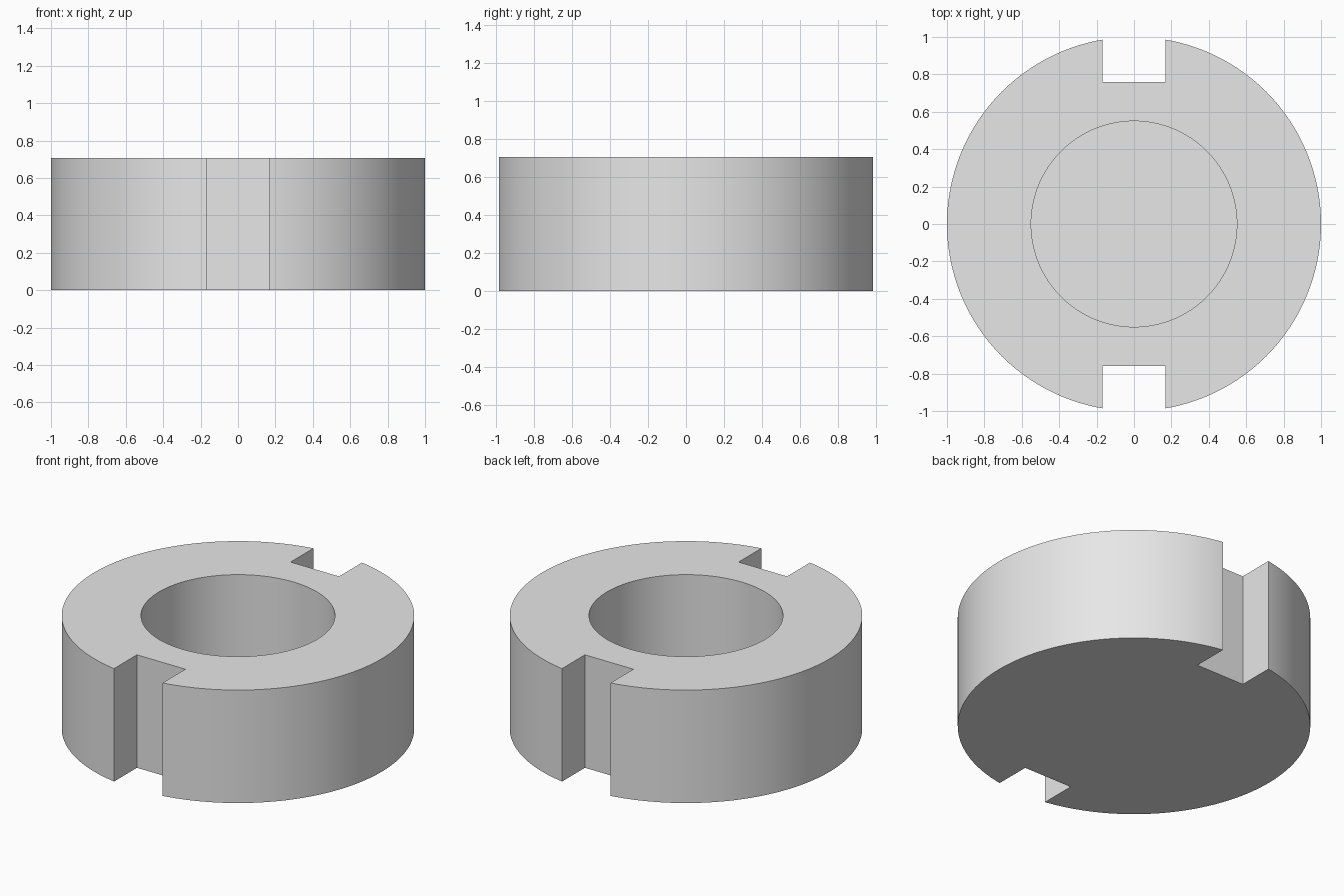
import bpy

if "Cube" in bpy.data.objects:
    bpy.data.objects.remove(bpy.data.objects["Cube"])

HEIGHT = 0.707
RADIUS = 1.0
BORE_RADIUS = 0.55
FLOOR = 0.10          # thickness left under the blind bore
SLOT_WIDTH = 0.336
SLOT_BOTTOM = 0.76    # distance of the slot's flat back from the axis

grey = bpy.data.materials.new("plain_grey")
grey.diffuse_color = (0.8, 0.8, 0.8, 1)
grey.use_nodes = True
grey.node_tree.nodes["Principled BSDF"].inputs["Base Color"].default_value = grey.diffuse_color


def cylinder(name, radius, z0, z1):
    bpy.ops.mesh.primitive_cylinder_add(
        vertices=128, radius=radius, depth=z1 - z0, location=(0, 0, (z0 + z1) / 2))
    obj = bpy.context.object
    obj.name = name
    return obj


def box(name, size, location):
    bpy.ops.mesh.primitive_cube_add(size=1, location=location)
    obj = bpy.context.object
    obj.name = name
    obj.scale = size
    return obj


# Solid round body
body = cylinder("slotted_collar", RADIUS, 0, HEIGHT)
body.data.materials.append(grey)

# Blind bore from the top, and a full-height slot at front and back
cutters = [cylinder("bore_cutter", BORE_RADIUS, FLOOR, HEIGHT + 0.2)]
for side, name in ((-1, "front_slot_cutter"), (1, "back_slot_cutter")):
    cutters.append(box(name, (SLOT_WIDTH, 0.5, HEIGHT + 0.4),
                       (0, side * (SLOT_BOTTOM + 0.25), HEIGHT / 2)))

bpy.context.view_layer.objects.active = body
for cutter in cutters:
    cutter.hide_render = True
    mod = body.modifiers.new(cutter.name, 'BOOLEAN')
    mod.operation = 'DIFFERENCE'
    mod.solver = 'EXACT'
    mod.object = cutter
    bpy.ops.object.modifier_apply(modifier=mod.name)
for cutter in cutters:
    bpy.data.objects.remove(cutter, do_unlink=True)

# Smooth round walls, crisp rims and slot corners
bpy.ops.object.select_all(action='DESELECT')
body.select_set(True)
bpy.ops.object.shade_smooth_by_angle(angle=0.17)
